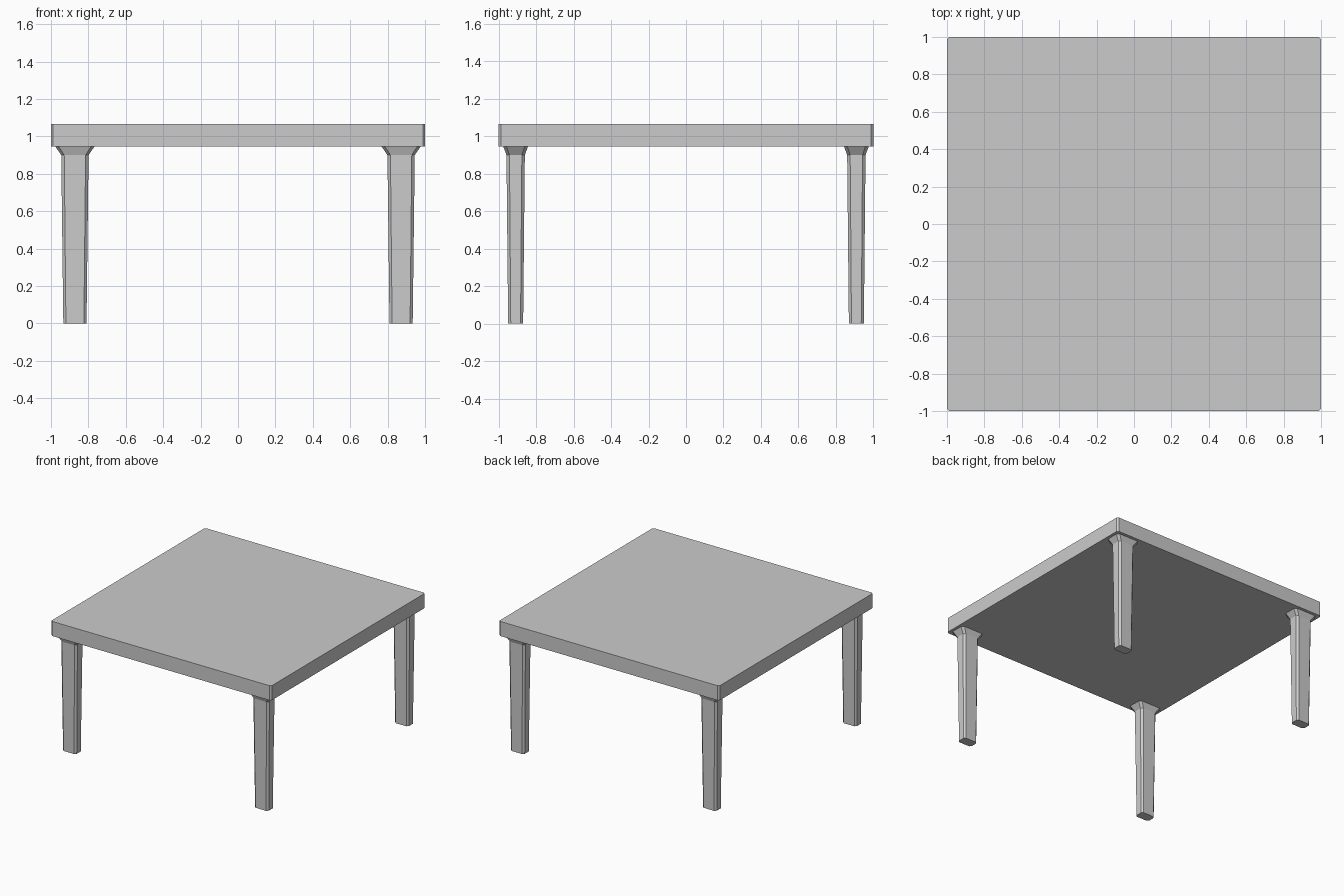
import bpy, bmesh

if "Cube" in bpy.data.objects:
    bpy.data.objects.remove(bpy.data.objects["Cube"])


def octagon(cx, cy, hx, hy, c):
    """Rectangle outline with chamfered corners."""
    return [(cx + x, cy + y) for x, y in (
        (hx - c, -hy), (hx, -hy + c), (hx, hy - c), (hx - c, hy),
        (-hx + c, hy), (-hx, hy - c), (-hx, -hy + c), (-hx + c, -hy))]


def loft(name, cx, cy, sections):
    """Skin a stack of chamfered rectangles (z, half x, half y, chamfer)."""
    bm = bmesh.new()
    rings = [[bm.verts.new((x, y, z)) for x, y in octagon(cx, cy, hx, hy, c)]
             for z, hx, hy, c in sections]
    for a, b in zip(rings, rings[1:]):
        for i in range(8):
            j = (i + 1) % 8
            bm.faces.new((a[i], a[j], b[j], b[i]))
    bm.faces.new(rings[0][::-1])
    bm.faces.new(rings[-1])
    bmesh.ops.recalc_face_normals(bm, faces=bm.faces)
    mesh = bpy.data.meshes.new(name)
    bm.to_mesh(mesh)
    bm.free()
    obj = bpy.data.objects.new(name, mesh)
    bpy.context.collection.objects.link(obj)
    return obj


# Tabletop slab with slightly clipped corners
loft("tabletop", 0, 0, [(0.945, 1.0, 1.0, 0.012), (1.065, 1.0, 1.0, 0.012)])

# Four tapered legs with flared tops
leg = [(0.0, 0.062, 0.04, 0.014),
       (0.90, 0.073, 0.049, 0.016),
       (0.945, 0.104, 0.066, 0.018)]
for y_name, sy in (("front", -1), ("back", 1)):
    for x_name, sx in (("left", -1), ("right", 1)):
        loft(f"{y_name}_{x_name}_leg", sx * 0.872, sy * 0.909, leg)
